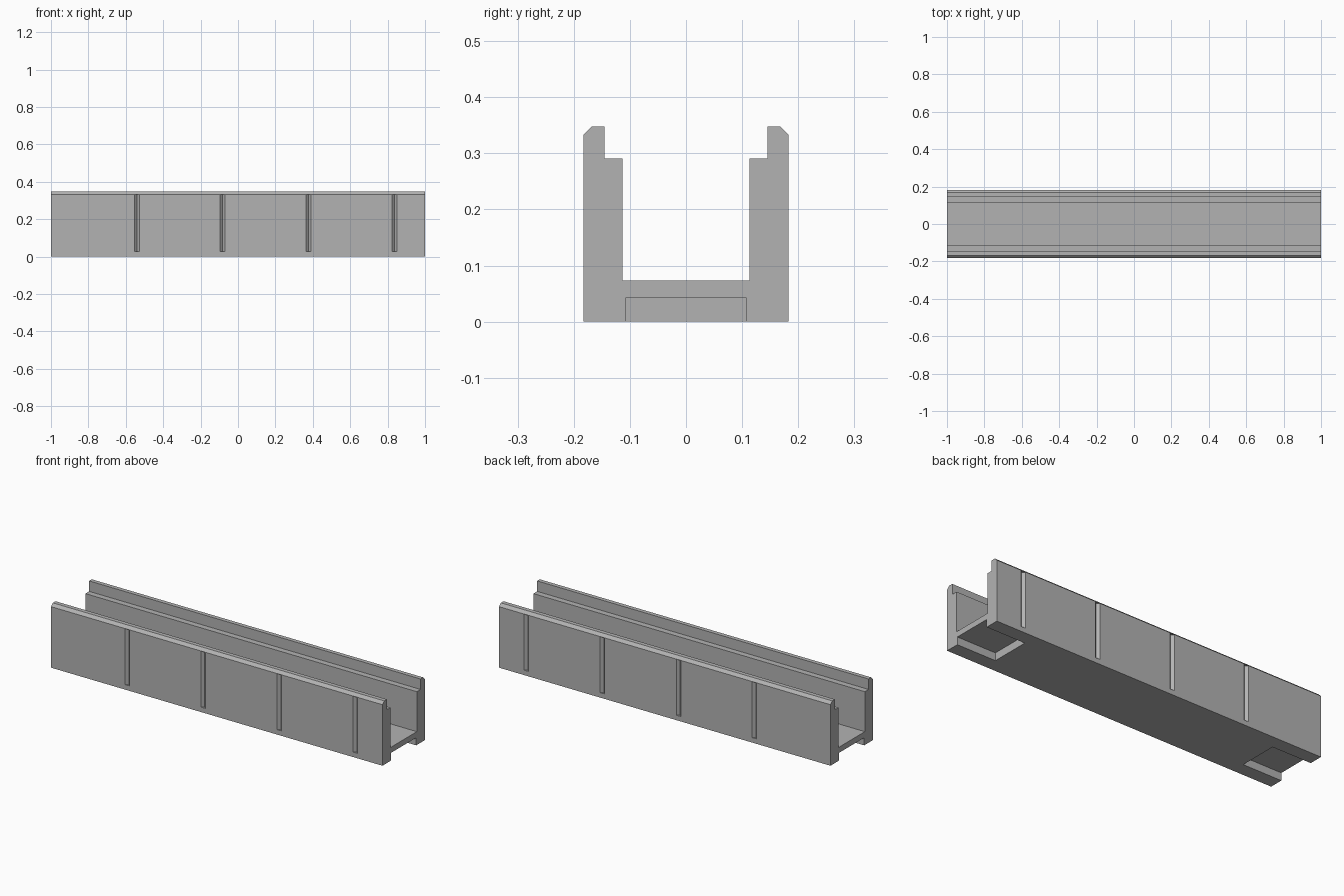
import bpy
import bmesh
from mathutils import Matrix, Vector

if "Cube" in bpy.data.objects:
    bpy.data.objects.remove(bpy.data.objects["Cube"], do_unlink=True)

grey = bpy.data.materials.new("plain grey")
grey.use_nodes = True
colour = (0.45, 0.45, 0.45, 1)
grey.diffuse_color = colour
grey.node_tree.nodes["Principled BSDF"].inputs["Base Color"].default_value = colour


def make_object(name, bm):
    bmesh.ops.recalc_face_normals(bm, faces=bm.faces)
    mesh = bpy.data.meshes.new(name)
    bm.to_mesh(mesh)
    bm.free()
    mesh.materials.append(grey)
    obj = bpy.data.objects.new(name, mesh)
    bpy.context.collection.objects.link(obj)
    return obj


# U-shaped channel: half profile (y, z), mirrored and extruded along x
half = [(0.183, 0), (0.183, 0.333), (0.168, 0.348), (0.145, 0.348),
        (0.145, 0.291), (0.113, 0.291), (0.113, 0.073)]
profile = half + [(-y, z) for y, z in reversed(half)]
bm = bmesh.new()
face = bm.faces.new([bm.verts.new((-1, y, z)) for y, z in profile])
extruded = bmesh.ops.extrude_face_region(bm, geom=[face])
verts = [v for v in extruded["geom"] if isinstance(v, bmesh.types.BMVert)]
bmesh.ops.translate(bm, verts=verts, vec=Vector((2, 0, 0)))
channel = make_object("channel", bm)

# Cutter: upright V grooves on both sides, shallow recesses under both ends
bm = bmesh.new()
low, high, radius = 0.027, 0.332, 0.0135
for x in (-0.54, -0.083, 0.377, 0.836):
    for y in (-0.183, 0.183):
        bmesh.ops.create_cone(
            bm, cap_ends=True, segments=4, radius1=radius, radius2=radius,
            depth=high - low, matrix=Matrix.Translation((x, y, (low + high) / 2)))
for side in (-1, 1):
    # each recess is 0.235 long and 0.042 high, open at the end and below
    bmesh.ops.create_cube(
        bm, size=1, matrix=Matrix.Translation((side * 1, 0, 0))
        @ Matrix.Diagonal((0.47, 0.216, 0.084, 1)))
cutter = make_object("groove_cutter", bm)
cutter.hide_render = True

# Apply the cut and drop the helper
cut = channel.modifiers.new("grooves", "BOOLEAN")
cut.operation = "DIFFERENCE"
cut.solver = "EXACT"
cut.object = cutter
bpy.context.view_layer.objects.active = channel
bpy.ops.object.modifier_apply(modifier=cut.name)
bpy.data.objects.remove(cutter, do_unlink=True)
